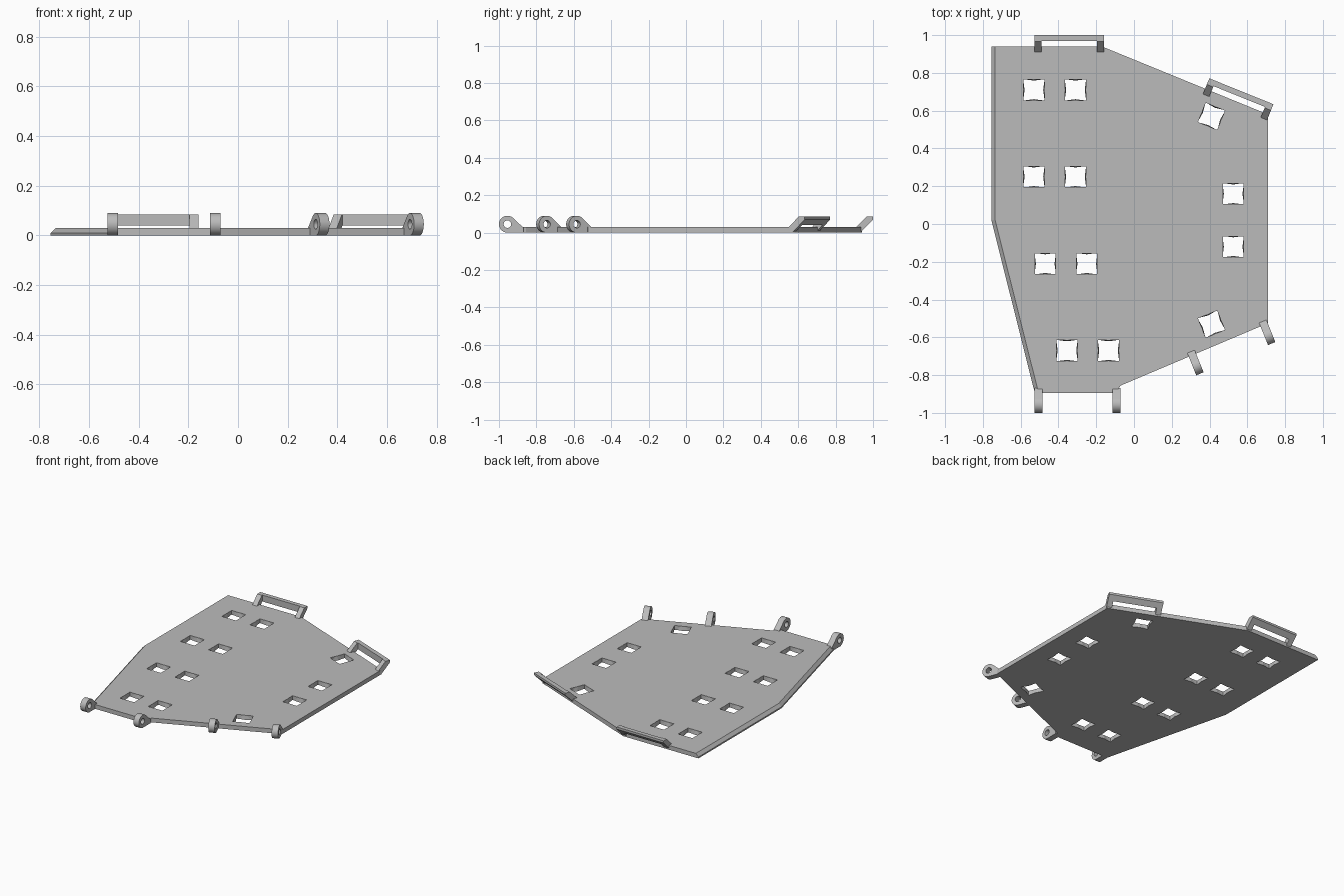
import bpy, bmesh, math
from mathutils import Matrix, Vector

cube = bpy.data.objects.get("Cube")
if cube:
    bpy.data.objects.remove(cube, do_unlink=True)

grey = bpy.data.materials.new("plain grey")
grey.use_nodes = True
grey.diffuse_color = (0.5, 0.5, 0.5, 1)
grey.node_tree.nodes["Principled BSDF"].inputs["Base Color"].default_value = (0.5, 0.5, 0.5, 1)

THICK = 0.03
TILT = math.radians(22)


def finish(bm, name):
    bmesh.ops.recalc_face_normals(bm, faces=bm.faces)
    mesh = bpy.data.meshes.new(name)
    bm.to_mesh(mesh)
    bm.free()
    mesh.materials.append(grey)
    ob = bpy.data.objects.new(name, mesh)
    bpy.context.collection.objects.link(ob)
    return ob


def loft(bm, rings):
    """Closed solid through equal-length rings of points."""
    loops = [[bm.verts.new(p) for p in ring] for ring in rings]
    n = len(loops[0])
    bm.faces.new(loops[0][::-1])
    bm.faces.new(loops[-1])
    for a, b in zip(loops, loops[1:]):
        for i in range(n):
            j = (i + 1) % n
            bm.faces.new((a[i], a[j], b[j], b[i]))


def extrude_x(bm, profile, x0, x1):
    """Solid from a (y, z) profile swept along x."""
    loft(bm, [[(x, y, z) for y, z in profile] for x in (x0, x1)])


def place(ob, x, y, angle):
    ob.data.transform(Matrix.Translation((x, y, 0)) @ Matrix.Rotation(angle, 4, 'Z'))


def cut(ob, cutter):
    mod = ob.modifiers.new("cut", 'BOOLEAN')
    mod.operation = 'DIFFERENCE'
    mod.solver = 'EXACT'
    mod.object = cutter
    cutter.hide_render = True
    cutter.hide_viewport = True


# Base plate, with a chamfer along the two left edges
outline = [(-0.755, 0.94), (-0.755, 0.02), (-0.525, -0.895), (-0.1, -0.895),
           (-0.07, -0.855), (0.71, -0.525), (0.71, 0.58), (-0.17, 0.94)]
top = [(x + 0.02 if i < 3 else x, y) for i, (x, y) in enumerate(outline)]
bm = bmesh.new()
loft(bm, [[(x, y, 0) for x, y in outline],
          [(x, y, 0.01) for x, y in outline],
          [(x, y, THICK) for x, y in top]])
plate = finish(bm, "base_plate")

# Square holes with slightly pinched walls
holes = [(-0.42 + s, y, 0) for y in (0.71, 0.25) for s in (-0.11, 0.11)]
holes += [(-0.36 + s, -0.21, 0) for s in (-0.11, 0.11)]
holes += [(-0.245 + s, -0.67, 0) for s in (-0.11, 0.11)]
holes += [(0.525, 0.16, 0), (0.525, -0.12, 0), (0.41, 0.57, -TILT), (0.41, -0.53, TILT)]


def hole_ring(half, pinch, z):
    corners = [Vector((sx * half, sy * half, z)) for sx, sy in ((-1, -1), (1, -1), (1, 1), (-1, 1))]
    ring = []
    for a, b in zip(corners, corners[1:] + corners[:1]):
        mid = (a + b) / 2
        ring += [a, Vector((mid.x * pinch, mid.y * pinch, z))]
    return ring


bm = bmesh.new()
for x, y, angle in holes:
    part = bmesh.new()
    loft(part, [hole_ring(0.055, 0.87, -0.01), hole_ring(0.055, 1.0, 0.04)])
    bmesh.ops.triangulate(part, faces=part.faces)
    part.transform(Matrix.Translation((x, y, 0)) @ Matrix.Rotation(angle, 4, 'Z'))
    temp = bpy.data.meshes.new("temp")
    part.to_mesh(temp)
    part.free()
    bm.from_mesh(temp)
    bpy.data.meshes.remove(temp)
cut(plate, finish(bm, "hole_cutter"))


# Hinge lugs: rounded eye with a pin hole, tip at local y = 0, pointing to -y
def lug(name, x, y, angle, width=0.042, r=0.045, bore=0.02, steps=32):
    # round eye from its flat base over the tip to the sloping shoulder
    a0, a1 = math.radians(270), math.radians(45)
    arc = [a0 + (a1 - a0) * i / steps for i in range(steps + 1)]
    profile = [(r + r * math.cos(a), r + r * math.sin(a)) for a in arc]
    profile += [(0.132, 0.025), (0.132, 0.0)]
    bm = bmesh.new()
    extrude_x(bm, profile, -width / 2, width / 2)
    ob = finish(bm, name)
    bm = bmesh.new()
    circle = [2 * math.pi * i / steps for i in range(steps)]
    extrude_x(bm, [(r + bore * math.cos(a), r + bore * math.sin(a)) for a in circle], -width, width)
    pin = finish(bm, name + "_cutter")
    for part in (ob, pin):
        place(part, x, y, angle)
    cut(ob, pin)
    bpy.context.view_layer.objects.active = ob
    ob.select_set(True)
    bpy.ops.object.shade_smooth_by_angle(angle=math.radians(30))
    ob.select_set(False)


lug("front_lug_right", -0.505, -1.0, 0)
lug("front_lug_centre", -0.092, -1.0, 0)
lug("angled_lug_inner", 0.349, -0.793, TILT)
lug("angled_lug_outer", 0.729, -0.633, TILT)


# Handles: two leaning arms and a bar, plate edge at local y = 0
def handle(name, x, y, angle, half=0.183, arm=0.036):
    arm_profile = [(-0.03, 0.03), (0.025, 0.085), (0.06, 0.085), (0.06, 0.07), (-0.01, 0.0), (-0.03, 0.0)]
    bar_profile = [(0.03, 0.085), (0.06, 0.085), (0.06, 0.07), (0.03, 0.04)]
    bm = bmesh.new()
    extrude_x(bm, arm_profile, -half, arm - half)
    extrude_x(bm, arm_profile, half - arm, half)
    extrude_x(bm, bar_profile, arm - half, half - arm)
    place(finish(bm, name), x, y, angle)


handle("back_handle", -0.343, 0.94, 0)
handle("angled_handle", 0.546, 0.647, -TILT)
